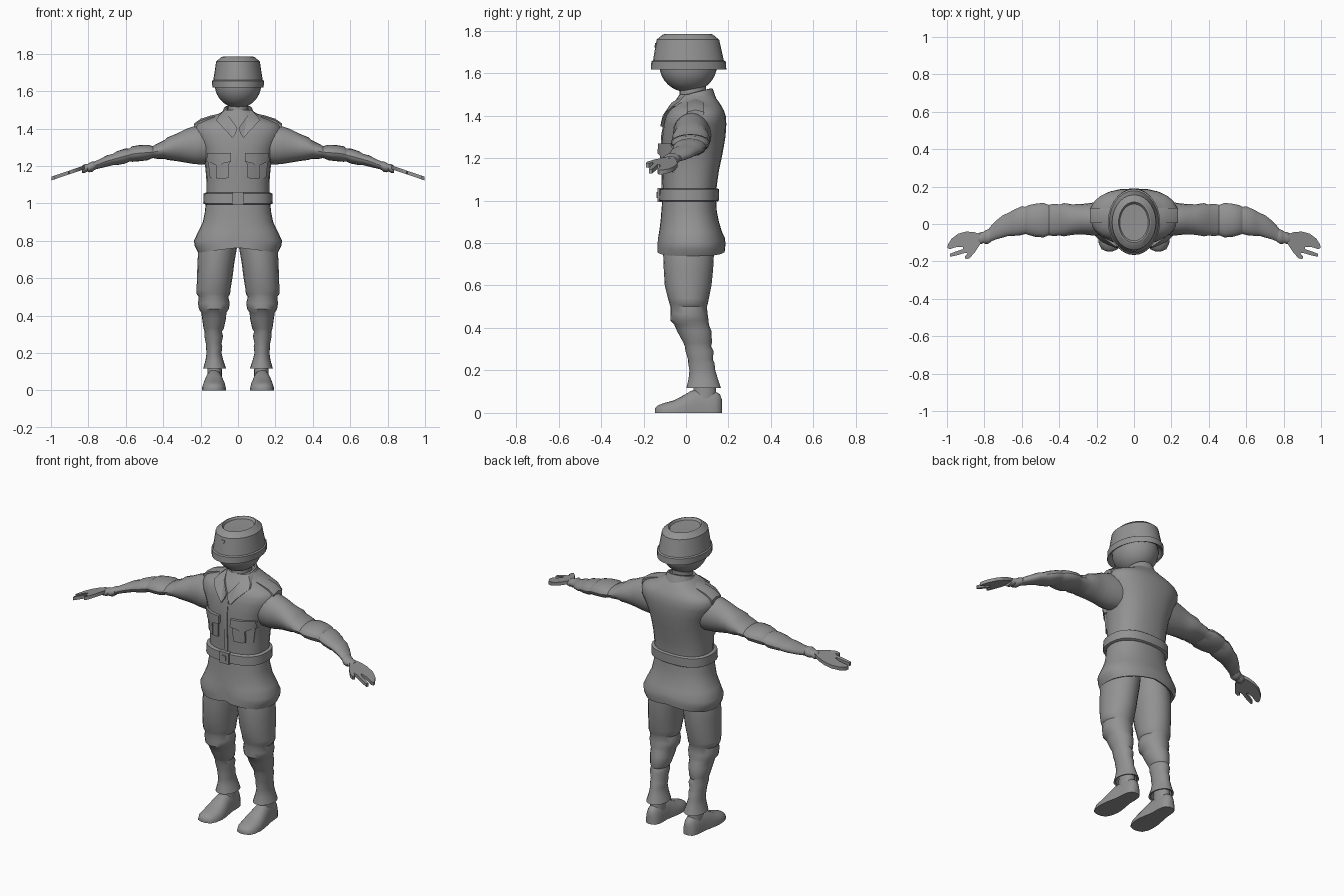
import bpy, bmesh, math

grey = bpy.data.materials.new("uniform_grey")
grey.diffuse_color = (0.29, 0.29, 0.29, 1)


def finish(bm, name, mirror=False, angle=40):
    bmesh.ops.recalc_face_normals(bm, faces=bm.faces)
    me = bpy.data.meshes.new(name)
    bm.to_mesh(me)
    bm.free()
    me.materials.append(grey)
    ob = bpy.data.objects.new(name, me)
    bpy.context.collection.objects.link(ob)
    bpy.ops.object.select_all(action='DESELECT')
    ob.select_set(True)
    bpy.context.view_layer.objects.active = ob
    bpy.ops.object.shade_smooth_by_angle(angle=math.radians(angle))
    if mirror:
        ob.modifiers.new("mirror", 'MIRROR')
    return ob


def loft(name, rings, axis='z', n=24, power=2.0, mirror=False, warp=None, angle=40):
    """Ring = position along axis, then min/max of both other axes."""
    bm = bmesh.new()
    loops = []
    for p, a0, a1, b0, b1 in rings:
        loop = []
        for i in range(n):
            t = 2 * math.pi * i / n
            c, s = math.cos(t), math.sin(t)
            a = (a0 + a1) / 2 + (a1 - a0) / 2 * math.copysign(abs(c) ** (2 / power), c)
            b = (b0 + b1) / 2 + (b1 - b0) / 2 * math.copysign(abs(s) ** (2 / power), s)
            co = (a, b, p) if axis == 'z' else (p, a, b)
            loop.append(bm.verts.new(warp(co) if warp else co))
        loops.append(loop)
    for l0, l1 in zip(loops, loops[1:]):
        for i in range(n):
            j = (i + 1) % n
            bm.faces.new((l0[i], l0[j], l1[j], l1[i]))
    bm.faces.new(loops[0])
    bm.faces.new(loops[-1])
    return finish(bm, name, mirror, angle)


def plate(name, outline, front, thick=0.02, mirror=False):
    """Front-facing panel: (x, z) outline, front(x, z) gives its outer y."""
    bm = bmesh.new()
    a = [bm.verts.new((x, front(x, z), z)) for x, z in outline]
    b = [bm.verts.new((x, front(x, z) + thick, z)) for x, z in outline]
    faces = [bm.faces.new(a), bm.faces.new(b)]
    for i in range(len(a)):
        j = (i + 1) % len(a)
        bm.faces.new((a[i], a[j], b[j], b[i]))
    bmesh.ops.triangulate(bm, faces=faces)
    return finish(bm, name, mirror, 25)


def sym(z, rx, y0, y1):
    return (z, -rx, rx, y0, y1)


# Jacket body
body = [
    sym(0.99, .168, -.11, .14), sym(1.07, .168, -.11, .145), sym(1.14, .17, -.112, .155),
    sym(1.22, .178, -.116, .172), sym(1.30, .2, -.114, .186), sym(1.36, .232, -.106, .19),
    sym(1.40, .236, -.096, .187), sym(1.425, .218, -.084, .178), sym(1.445, .175, -.07, .167),
    sym(1.46, .135, -.058, .157), sym(1.485, .092, -.04, .14), sym(1.50, .075, -.03, .125)]
loft("jacket_body", body, power=2.4)


def chest(offset):
    """Front surface of the jacket body, pushed out by offset."""
    def front(x, z):
        for r, q in zip(body, body[1:]):
            if r[0] <= z <= q[0]:
                f = (z - r[0]) / (q[0] - r[0])
                rx, y0, y1 = (r[k] + (q[k] - r[k]) * f for k in (2, 3, 4))
                u = min(.96, abs(x) / rx)
                return (y0 + y1) / 2 - (y1 - y0) / 2 * (1 - u ** 2.4) ** (1 / 2.4) - offset
        return body[-1][3] - offset
    return front


# Belt and buckle
loft("belt", [sym(.995, .175, -.118, .148), sym(1.0, .186, -.128, .155),
              sym(1.052, .184, -.126, .156), sym(1.057, .173, -.115, .15)], power=2.5)
for name, w, h, y in (("buckle_frame", .03, .034, -.134), ("buckle_tongue", .013, .015, -.139)):
    plate(name, [(-w, 1.026 - h), (w, 1.026 - h), (w, 1.026 + h), (-w, 1.026 + h)],
          lambda x, z, y=y: y, .03)


# Jacket skirt, with uneven hem and front vent
def hem(co):
    x, y, z = co
    if z < .85:
        z += .025 * (1 - min(1, abs(x) / .2))
        if y < 0 and abs(x) < .02:
            y += .012
    return (x, y, z)


loft("jacket_skirt", [
    sym(1.0, .172, -.112, .142), sym(.95, .178, -.116, .145), sym(.90, .188, -.12, .155),
    sym(.85, .212, -.127, .17), sym(.80, .236, -.135, .183), sym(.77, .231, -.137, .186),
    sym(.738, .214, -.138, .183), sym(.742, .202, -.127, .171), sym(.84, .18, -.11, .15)],
    n=32, power=2.3, warp=hem)

# Breast pockets with pointed flaps and pleats
plate("pocket", [(.052, 1.135), (.10, 1.13), (.15, 1.135), (.162, 1.24), (.1, 1.24), (.045, 1.24)],
      chest(.011), .03, True)
plate("pocket_flap", [(.038, 1.222), (.075, 1.216), (.105, 1.198), (.14, 1.215), (.168, 1.222),
                      (.166, 1.268), (.1, 1.268), (.038, 1.268)], chest(.019), .035, True)
plate("pocket_pleat", [(.09, 1.135), (.118, 1.135), (.118, 1.21), (.09, 1.21)], chest(.016), .02, True)
plate("front_placket", [(-.01, 1.05), (.01, 1.05), (.01, 1.22), (.01, 1.3), (.01, 1.39),
                        (-.01, 1.39), (-.01, 1.3), (-.01, 1.22)], chest(.004), .02)

# Lapels and stand collar
plate("lapel", [(.07, 1.5), (.045, 1.46), (.003, 1.402), (.012, 1.375), (.03, 1.348), (.06, 1.385), (.085, 1.41),
                (.118, 1.445), (.105, 1.465), (.085, 1.49)], chest(.014), .025, True)


def slope(co):
    return (co[0], co[1], co[2] + (co[1] - .13) * .25)


loft("collar", [sym(1.46, .1, -.045, .148), sym(1.53, .075, -.032, .125),
                sym(1.532, .066, -.022, .116), sym(1.49, .064, -.018, .112)], warp=slope)
loft("neck", [sym(1.40, .06, -.05, .09), sym(1.47, .055, -.03, .095), sym(1.56, .055, -.03, .095)])

# Shoulder straps
bm = bmesh.new()
strap = [(.10, 1.478), (.15, 1.466), (.20, 1.45), (.235, 1.425)]
rows = []
for x, z in strap:
    rows.append([bm.verts.new((x, y, z + dz)) for y, dz in
                 ((.005, -.035), (.005, -.008), (.045, .002), (.085, -.008), (.085, -.035))])
for r, q in zip(rows, rows[1:]):
    for i in range(5):
        bm.faces.new((r[i], r[(i + 1) % 5], q[(i + 1) % 5], q[i]))
bm.faces.new(rows[0])
bm.faces.new(rows[-1])
finish(bm, "shoulder_strap", True)

# Sleeves with fabric folds
loft("sleeve", [
    (.15, -.05, .12, 1.21, 1.405), (.20, -.062, .117, 1.208, 1.415), (.235, -.06, .112, 1.21, 1.412),
    (.28, -.055, .107, 1.218, 1.397), (.33, -.058, .105, 1.226, 1.372), (.375, -.066, .112, 1.232, 1.354),
    (.395, -.062, .105, 1.238, 1.337), (.435, -.064, .107, 1.238, 1.318), (.455, -.06, .102, 1.242, 1.306),
    (.485, -.072, .113, 1.23, 1.313), (.53, -.068, .108, 1.225, 1.311), (.565, -.058, .1, 1.222, 1.305),
    (.58, -.053, .092, 1.224, 1.293), (.605, -.06, .093, 1.212, 1.292), (.65, -.064, .072, 1.204, 1.277),
    (.67, -.063, .06, 1.204, 1.264), (.70, -.072, .048, 1.196, 1.257), (.74, -.083, .016, 1.187, 1.236),
    (.775, -.098, -.022, 1.178, 1.22)], axis='x', n=20, mirror=True, angle=30)
loft("cuff", [(.765, -.096, -.022, 1.18, 1.222), (.78, -.106, -.028, 1.168, 1.224),
              (.795, -.106, -.034, 1.166, 1.216), (.805, -.102, -.042, 1.17, 1.21),
              (.82, -.108, -.044, 1.162, 1.21), (.835, -.106, -.052, 1.163, 1.2)],
     axis='x', n=16, mirror=True)

# Mitten-like hands with split fingers
hand = [(.82, -.055), (.86, -.042), (.90, -.041), (.94, -.052), (.975, -.078), (.995, -.11),
        (.998, -.128), (.985, -.134), (.945, -.122), (.915, -.124), (.915, -.134), (.95, -.146), (.985, -.16),
        (.983, -.175), (.945, -.167), (.905, -.155), (.887, -.157), (.905, -.174),
        (.9, -.188), (.88, -.184), (.85, -.15), (.82, -.105)]
bm = bmesh.new()
tilt = [1.193 - .34 * (x - .82) for x, y in hand]
top = [bm.verts.new((x, y, z + .01)) for (x, y), z in zip(hand, tilt)]
low = [bm.verts.new((x, y, z - .01)) for (x, y), z in zip(hand, tilt)]
bm.faces.new(top)
bm.faces.new(low)
for i in range(len(hand)):
    j = (i + 1) % len(hand)
    bm.faces.new((top[i], top[j], low[j], low[i]))
finish(bm, "hand", True)

# Trouser legs gathered at the knee, and the gaiters below
loft("trouser_leg", [
    (.86, .002, .18, -.1, .13), (.76, .006, .212, -.108, .132), (.68, .02, .217, -.105, .128),
    (.60, .03, .219, -.1, .12), (.54, .04, .222, -.085, .108), (.515, .042, .221, -.078, .103),
    (.50, .052, .21, -.074, .098), (.465, .044, .214, -.074, .102), (.435, .049, .209, -.073, .106),
    (.415, .062, .196, -.055, .108), (.385, .064, .192, -.042, .12), (.33, .076, .184, -.012, .122),
    (.315, .086, .178, -.006, .118), (.29, .08, .18, -.002, .13), (.25, .088, .172, .01, .126),
    (.235, .084, .172, .01, .134), (.20, .088, .168, .016, .138), (.16, .078, .174, .012, .15),
    (.118, .064, .186, .002, .164), (.122, .075, .176, .015, .15), (.16, .09, .165, .03, .13)],
    n=20, mirror=True, angle=35)

# Ankles and shoes
loft("ankle", [(.06, .085, .165, .03, .145), (.10, .086, .164, .035, .142), (.17, .09, .16, .035, .135)],
     n=16, mirror=True)

# Ring centres sit on the ground, so the clamped lower half becomes a flat sole
loft("shoe", [(-.147, .115, .145, -.02, .02), (-.135, .088, .173, -.034, .034),
              (-.105, .072, .188, -.046, .046), (-.06, .064, .193, -.058, .058),
              (-.02, .066, .19, -.078, .078), (.025, .074, .182, -.104, .104),
              (.06, .08, .174, -.112, .112), (.11, .08, .17, -.108, .108),
              (.14, .084, .166, -.1, .1), (.16, .094, .156, -.088, .088),
              (.17, .112, .138, -.06, .06)],
     axis='x', n=24, power=2.4, mirror=True, angle=60,
     warp=lambda co: (co[1], co[0], max(0, co[2])))

# Head
bm = bmesh.new()
bmesh.ops.create_uvsphere(bm, u_segments=24, v_segments=16, radius=1)
for v in bm.verts:
    v.co = (v.co.x * .124, .01 + v.co.y * .135, 1.635 + v.co.z * .125)
finish(bm, "head")

# Cap with turned-up band and recessed crown
loft("cap", [sym(1.665, .11, -.115, .135), sym(1.625, .126, -.15, .174), sym(1.618, .137, -.166, .19),
             sym(1.655, .139, -.163, .187), sym(1.66, .132, -.155, .178), sym(1.71, .124, -.147, .167),
             sym(1.758, .117, -.138, .156), sym(1.763, .111, -.132, .149), sym(1.782, .09, -.108, .126),
             sym(1.784, .083, -.1, .118), sym(1.772, .076, -.09, .107), sym(1.77, .02, -.02, .04)],
     n=28, angle=25)
plate("cap_badge", [(0, 1.72), (.009, 1.73), (.011, 1.742), (-.011, 1.742), (-.009, 1.73)],
      lambda x, z: -.149 + .2 * (z - 1.72), .02)
